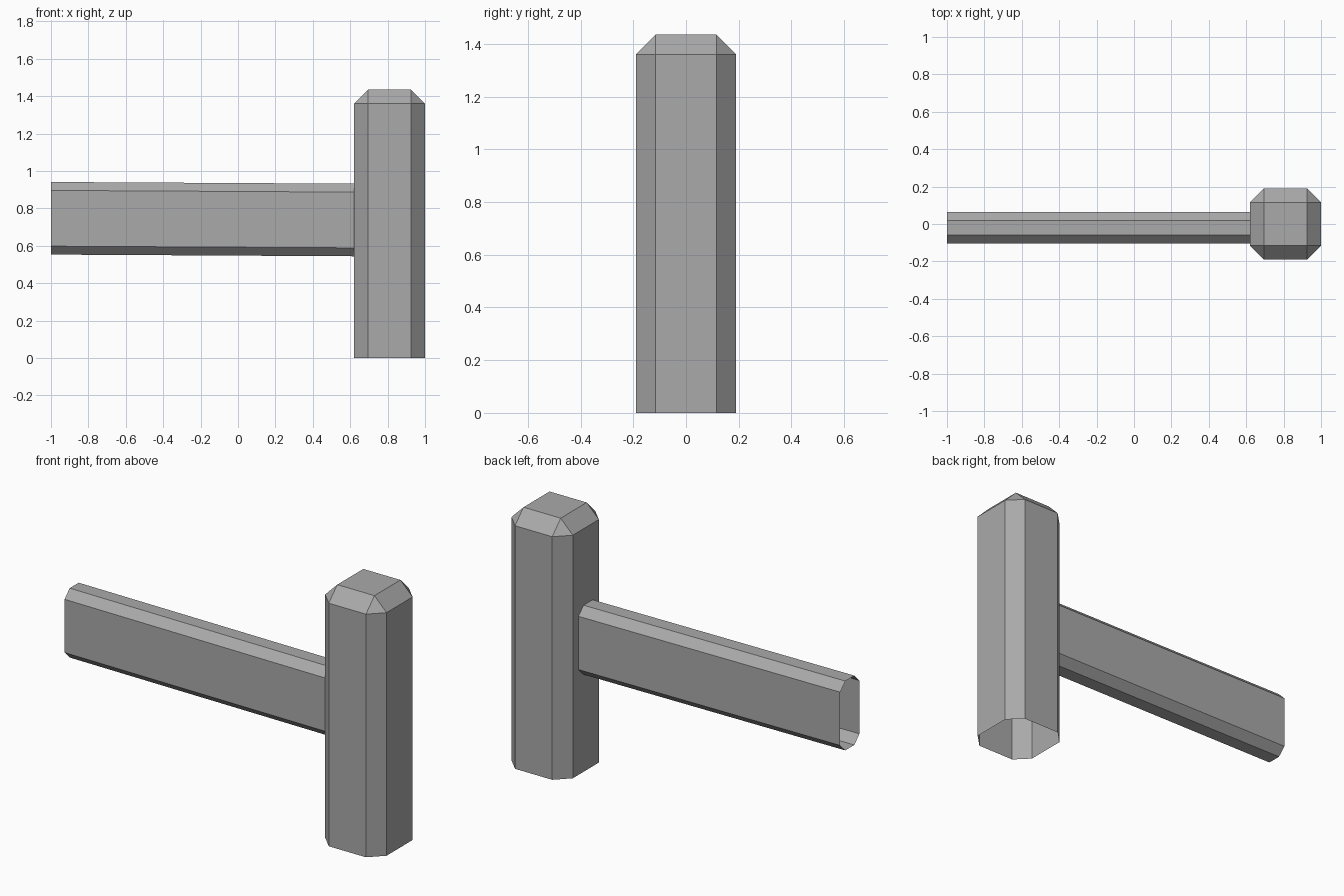
import bpy

# Remove the default cube only
default = bpy.data.objects.get("Cube")
if default:
    bpy.data.objects.remove(default, do_unlink=True)

# One plain grey for the whole model
grey = bpy.data.materials.new("grey")
grey.use_nodes = True
colour = (0.4, 0.4, 0.4, 1)
grey.diffuse_color = colour
grey.node_tree.nodes["Principled BSDF"].inputs["Base Color"].default_value = colour


def octagon(hu, hv, cut):
    """Rectangle with cut corners, counter-clockwise."""
    u, v = hu - cut, hv - cut
    return [(hu, -v), (hu, v), (u, hv), (-u, hv),
            (-hu, v), (-hu, -v), (-u, -hv), (u, -hv)]


def tube_faces(n=8):
    return [(i, (i + 1) % n, n + (i + 1) % n, n + i) for i in range(n)]


def add_mesh(name, verts, faces):
    mesh = bpy.data.meshes.new(name)
    mesh.from_pydata(verts, [], faces)
    mesh.materials.append(grey)
    mesh.update()
    obj = bpy.data.objects.new(name, mesh)
    bpy.context.collection.objects.link(obj)
    return obj


# Post: upright tube, open below, with a chamfered cap
half, cut, height = 0.19, 0.075, 1.435
ring = octagon(half, half, cut)
verts = [(x, y, z) for z in (0, height - cut) for x, y in ring]
inner = half - cut
verts += [(sx * inner, sy * inner, height)
          for sx, sy in ((1, -1), (1, 1), (-1, 1), (-1, -1))]
faces = tube_faces() + [(16, 17, 18, 19)]
for k in range(4):
    a, b, c = 8 + 2 * k, 9 + 2 * k, 8 + (2 * k + 2) % 8
    here, after = 16 + k, 16 + (k + 1) % 4
    faces += [(a, b, after, here), (b, c, after)]
post = add_mesh("post", verts, faces)
post.location.x = 1 - half

# Rail: slightly sloping tube, open at both ends
ring = octagon(0.085, 0.194, 0.045)
verts = [(x, y - 0.02, z + mid)
         for x, mid in ((-1, 0.747), (0.62, 0.738)) for y, z in ring]
add_mesh("rail", verts, tube_faces())
